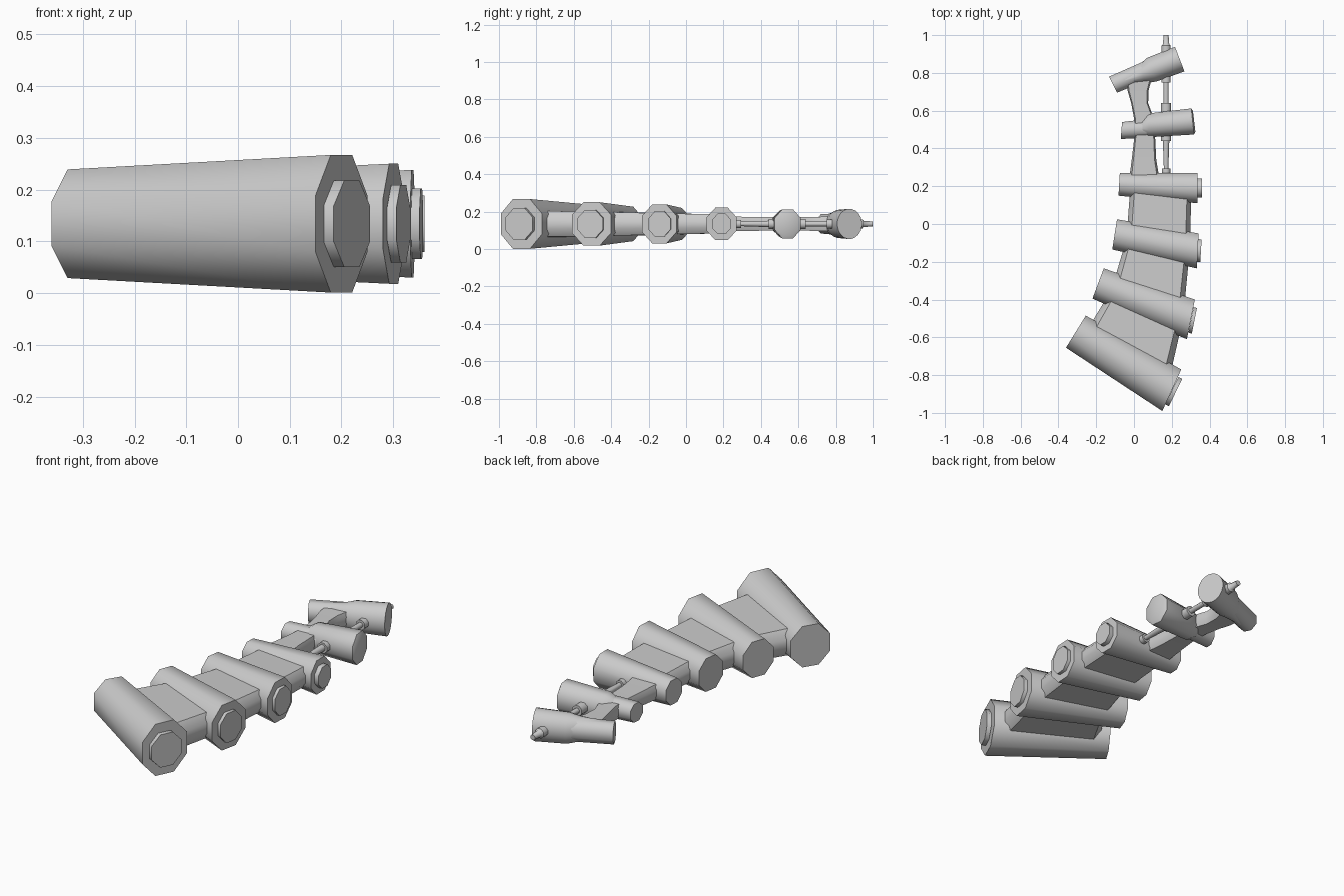
import bpy, bmesh, math
from mathutils import Vector

ZC = 0.134  # height of the centre line

metal = bpy.data.materials.new("light_grey")
metal.diffuse_color = (0.6, 0.6, 0.6, 1)


def ngon(n):
    """Unit section with a flat top, touching -1..1 both ways."""
    pts = [(math.cos(math.tau * (i + 0.5) / n), math.sin(math.tau * (i + 0.5) / n)) for i in range(n)]
    m = max(p[0] for p in pts)
    return [(u / m, v / m) for u, v in pts]


OCT = ngon(8)
ROUND = ngon(20)
SLAB = [(1, -0.4), (1, 0.4), (0.86, 1), (-0.86, 1), (-1, 0.4), (-1, -0.4), (-0.86, -1), (0.86, -1)]


def loft(name, stations, section, angle=50):
    """Skin a section through stations (x1, y1, x2, y2, half height)."""
    bm = bmesh.new()
    rings = []
    for x1, y1, x2, y2, h in stations:
        a, b = Vector((x1, y1, ZC)), Vector((x2, y2, ZC))
        mid, half = (a + b) / 2, (b - a) / 2
        rings.append([bm.verts.new(mid + half * u + Vector((0, 0, h * v))) for u, v in section])
    n = len(section)
    for r, s in zip(rings, rings[1:]):
        for i in range(n):
            bm.faces.new((r[i], r[(i + 1) % n], s[(i + 1) % n], s[i]))
    bm.faces.new(rings[0][::-1])
    bm.faces.new(rings[-1])
    bmesh.ops.recalc_face_normals(bm, faces=bm.faces)
    me = bpy.data.meshes.new(name)
    bm.to_mesh(me)
    bm.free()
    me.materials.append(metal)
    ob = bpy.data.objects.new(name, me)
    bpy.context.collection.objects.link(ob)
    bpy.ops.object.select_all(action='DESELECT')
    ob.select_set(True)
    bpy.context.view_layer.objects.active = ob
    bpy.ops.object.shade_smooth_by_angle(angle=math.radians(angle))
    return ob


# Tapered cross bars with a raised end cap: left end, right end, cap
bars = [
    ((-0.36, -0.655, -0.255, -0.485, 0.105), (0.15, -0.99, 0.25, -0.77, 0.133),
     (0.165, -0.955, 0.235, -0.81, 0.084), (0.02, -0.01)),
    ((-0.22, -0.395, -0.16, -0.235, 0.092), (0.28, -0.61, 0.322, -0.40, 0.116),
     (0.288, -0.575, 0.315, -0.44, 0.075), (0.018, -0.005)),
    ((-0.115, -0.135, -0.09, 0.025, 0.085), (0.333, -0.235, 0.342, -0.05, 0.104),
     (0.333, -0.2, 0.34, -0.08, 0.068), (0.018, -0.002)),
    ((-0.082, 0.15, -0.075, 0.27, 0.062), (0.337, 0.11, 0.335, 0.27, 0.087),
     (0.336, 0.14, 0.336, 0.24, 0.055), (0.024, 0)),
]
for i, (left, right, cap, (dx, dy)) in enumerate(bars, 1):
    loft(f"cross_bar_{i}", [left, right], OCT)
    x1, y1, x2, y2, h = cap
    loft(f"end_cap_{i}", [cap, (x1 + dx, y1 + dy, x2 + dx, y2 + dy, h)], OCT)

# Two upper bars: thin shaft inside a wider sleeve
loft("upper_shaft_1", [(-0.07, 0.45, -0.063, 0.54, 0.047), (0.12, 0.46, 0.11, 0.56, 0.05)], OCT)
loft("upper_sleeve_1", [(0.025, 0.48, 0.02, 0.53, 0.035), (0.08, 0.46, 0.075, 0.585, 0.068),
                        (0.318, 0.474, 0.303, 0.612, 0.078), (0.325, 0.49, 0.312, 0.6, 0.06)], OCT)
loft("upper_shaft_2", [(-0.09, 0.695, -0.132, 0.78, 0.052), (0.09, 0.77, 0.05, 0.86, 0.055)], OCT)
loft("upper_sleeve_2", [(-0.04, 0.74, -0.055, 0.78, 0.053), (0.06, 0.745, 0.035, 0.85, 0.062),
                        (0.12, 0.755, 0.07, 0.88, 0.075), (0.267, 0.808, 0.217, 0.938, 0.08)], ROUND)

# Curved plate joining the four lower bars
loft("spine_plate", [(-0.26, -0.58, 0.18, -0.85, 0.07), (-0.12, -0.35, 0.26, -0.5, 0.065),
                     (-0.04, -0.08, 0.295, -0.14, 0.057), (-0.018, 0.21, 0.305, 0.2, 0.05)], SLAB)

# Narrow neck joining the upper bars
loft("neck", [(-0.025, 0.24, 0.135, 0.24, 0.04), (-0.012, 0.34, 0.118, 0.34, 0.037),
              (0.002, 0.46, 0.112, 0.46, 0.036), (0.0, 0.56, 0.105, 0.56, 0.036),
              (-0.015, 0.64, 0.075, 0.64, 0.036), (-0.035, 0.71, 0.078, 0.71, 0.038),
              (-0.04, 0.77, 0.1, 0.79, 0.04)], SLAB)

# Slim rod beside the neck, stepped into couplers
rod = [(0.25, 0.022), (0.295, 0.022), (0.295, 0.012), (0.44, 0.017), (0.44, 0.026), (0.64, 0.026),
       (0.64, 0.013), (0.75, 0.013), (0.75, 0.024), (0.78, 0.024), (0.78, 0.013), (0.9, 0.013),
       (0.9, 0.024), (0.945, 0.024), (0.95, 0.017), (1.0, 0.013)]
loft("side_rod", [(0.17 - r, y, 0.17 + r, y, r) for y, r in rod], OCT)
